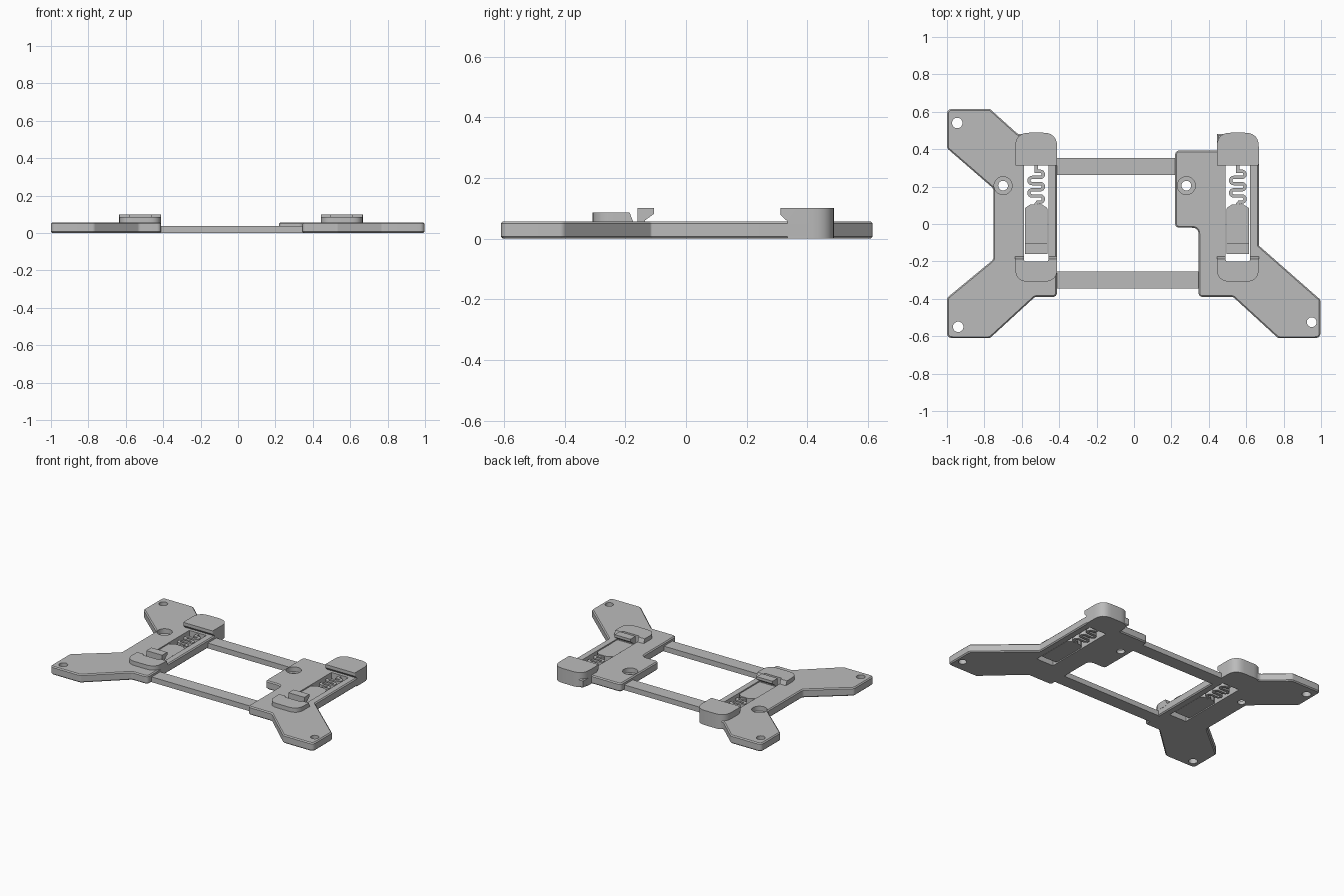
import bpy, bmesh, math
from mathutils import Vector

cube = bpy.data.objects.get("Cube")
if cube:
    bpy.data.objects.remove(cube, do_unlink=True)

grey = bpy.data.materials.new("plain_grey")
grey.use_nodes = True
grey.diffuse_color = (0.5, 0.5, 0.5, 1)
grey.node_tree.nodes["Principled BSDF"].inputs["Base Color"].default_value = (0.5, 0.5, 0.5, 1)


def finish(name, bm):
    bmesh.ops.recalc_face_normals(bm, faces=bm.faces)
    mesh = bpy.data.meshes.new(name)
    bm.to_mesh(mesh)
    bm.free()
    mesh.materials.append(grey)
    ob = bpy.data.objects.new(name, mesh)
    bpy.context.collection.objects.link(ob)
    return ob


def rounded(points, default=0.025, steps=6):
    """Outline with every corner filleted; a point may carry its own radius."""
    out = []
    n = len(points)
    for i, p in enumerate(points):
        radius = p[2] if len(p) > 2 else default
        c = Vector(p[:2])
        a = Vector(points[i - 1][:2]) - c
        b = Vector(points[(i + 1) % n][:2]) - c
        if radius == 0:
            out.append(c)
            continue
        t = radius / math.tan(a.angle(b) / 2)
        t = min(t, a.length * 0.49, b.length * 0.49)
        start, end = c + a.normalized() * t, c + b.normalized() * t
        for k in range(steps + 1):
            u = k / steps
            out.append(start * (1 - u) ** 2 + c * 2 * u * (1 - u) + end * u * u)
    return out


def prism(name, outline, z0, z1, bevel=0):
    bm = bmesh.new()
    face = bm.faces.new([bm.verts.new((p[0], p[1], z0)) for p in outline])
    ext = bmesh.ops.extrude_face_region(bm, geom=[face])
    for v in ext["geom"]:
        if isinstance(v, bmesh.types.BMVert):
            v.co.z = z1
    if bevel:
        rim = [e for e in bm.edges if abs(e.verts[0].co.z - e.verts[1].co.z) < 1e-6]
        bmesh.ops.bevel(bm, geom=rim, offset=bevel, segments=1, affect='EDGES')
    return finish(name, bm)


def side_profile(name, profile, x0, x1):
    """Extrude a (y, z) profile along x."""
    bm = bmesh.new()
    face = bm.faces.new([bm.verts.new((x0, y, z)) for y, z in profile])
    ext = bmesh.ops.extrude_face_region(bm, geom=[face])
    for v in ext["geom"]:
        if isinstance(v, bmesh.types.BMVert):
            v.co.x = x1
    return finish(name, bm)


def boolean(ob, cutter, operation='DIFFERENCE'):
    mod = ob.modifiers.new("cut", 'BOOLEAN')
    mod.operation, mod.solver, mod.object = operation, 'EXACT', cutter
    bpy.context.view_layer.objects.active = ob
    bpy.ops.object.modifier_apply(modifier=mod.name)
    bpy.data.objects.remove(cutter, do_unlink=True)


def drill(ob, x, y, radius, z0=-0.1):
    ring = [(x + radius * math.cos(math.tau * k / 32),
             y + radius * math.sin(math.tau * k / 32)) for k in range(32)]
    boolean(ob, prism("hole_cutter", ring, z0, 0.2))


def box(x0, x1, y0, y1):
    return [(x0, y0), (x1, y0), (x1, y1), (x0, y1)]


TOP = 0.057
LEFT_X, RIGHT_X = 0.555, -0.523   # centres of the two clip tracks

# Base plates
right_plate = prism("right_plate", rounded([
    (-1, 0.615, 0.03), (-0.77, 0.615), (-0.62, 0.48), (-0.412, 0.48, 0.07),
    (-0.412, -0.39), (-0.53, -0.39), (-0.77, -0.61), (-1, -0.61, 0.03),
    (-1, -0.395), (-0.752, -0.19), (-0.752, 0.19), (-1, 0.405)]), 0, TOP, 0.007)
left_plate = prism("left_plate", rounded([
    (0.22, 0.393), (0.444, 0.393, 0), (0.444, 0.48, 0), (0.667, 0.48, 0.07),
    (0.667, -0.115, 0.01), (0.997, -0.405), (0.997, -0.61, 0.03), (0.77, -0.61),
    (0.53, -0.39), (0.345, -0.39), (0.345, -0.02, 0.035), (0.22, -0.02)]), 0, TOP, 0.007)

# Mounting holes and counterbores
drill(right_plate, -0.945, 0.54, 0.028)
drill(right_plate, -0.94, -0.55, 0.028)
drill(left_plate, 0.95, -0.525, 0.026)
for plate, x in ((right_plate, -0.70), (left_plate, 0.28)):
    drill(plate, x, 0.205, 0.048, 0.025)
    drill(plate, x, 0.205, 0.026)

# Cross bars
for name, y in (("front_bar", -0.3), ("back_bar", 0.308)):
    prism(name, box(-0.43, 0.36, y - 0.046, y + 0.046), 0, 0.036)


def spring_path(cx, rows=6, y0=0.117, pitch=0.033, half=0.022):
    path = [Vector((cx, 0.085)), Vector((cx, y0 - 0.008)), Vector((cx + 0.006, y0))]
    for i in range(rows - 1):
        s = 1 if i % 2 == 0 else -1
        for k in range(9):
            a = -math.pi / 2 + math.pi * k / 8
            path.append(Vector((cx + s * (half + pitch / 2 * math.cos(a)),
                                y0 + pitch * (i + 0.5) + pitch / 2 * math.sin(a))))
    top = y0 + pitch * (rows - 1)
    return path + [Vector((cx - 0.006, top)), Vector((cx, top + 0.008)), Vector((cx, 0.33))]


def ribbon(name, path, width, z0, z1):
    left, right = [], []
    for i, p in enumerate(path):
        d = (path[min(i + 1, len(path) - 1)] - path[max(i - 1, 0)]).normalized()
        n = Vector((-d.y, d.x)) * width / 2
        left.append(p + n)
        right.append(p - n)
    bm = bmesh.new()
    rows = [[bm.verts.new((p.x, p.y, z)) for p in side]
            for side, z in ((left, z0), (right, z0), (right, z1), (left, z1))]
    for i in range(len(path) - 1):
        for a in range(4):
            b = (a + 1) % 4
            bm.faces.new((rows[a][i], rows[a][i + 1], rows[b][i + 1], rows[b][i]))
    for i in (0, -1):
        bm.faces.new([r[i] for r in rows])
    return finish(name, bm)


# Spring clips, one on each plate
for side, cx, plate in (("right", RIGHT_X, right_plate), ("left", LEFT_X, left_plate)):
    # Track through the plate
    slot = box(cx - 0.065, cx + 0.065, -0.2, 0.312)
    boolean(plate, prism("slot_cutter", slot, -0.1, 0.2))

    # Fixed back jaw with an undercut front lip
    jaw = prism(side + "_back_jaw", rounded([
        (cx - 0.112, 0.312, 0.008), (cx + 0.112, 0.312, 0.008),
        (cx + 0.112, 0.488, 0.075), (cx - 0.112, 0.488, 0.075)]), 0, 0.1)
    under = [(0.3, -0.01), (0.335, -0.01), (0.335, 0.056), (0.312, 0.078), (0.3, 0.078)]
    boolean(jaw, side_profile("undercut", under, cx - 0.2, cx + 0.2))

    # Raised guard around the front end of the track, with sloping tips
    guard = prism(side + "_front_guard", rounded([
        (cx - 0.112, -0.308, 0.08), (cx + 0.112, -0.308, 0.08),
        (cx + 0.112, -0.168, 0), (cx + 0.065, -0.168, 0), (cx + 0.065, -0.2, 0.012),
        (cx - 0.065, -0.2, 0.012), (cx - 0.065, -0.168, 0), (cx - 0.112, -0.168, 0)]),
        0.04, 0.086)
    for v in guard.data.vertices:
        if v.co.y > -0.17 and v.co.z > 0.06:
            v.co.y -= 0.018

    # Sliding block and its hook
    prism(side + "_slider", rounded([
        (cx - 0.06, -0.16), (cx + 0.06, -0.16), (cx + 0.06, 0.085),
        (cx + 0.03, 0.105), (cx - 0.03, 0.105), (cx - 0.06, 0.085)], 0.012), 0.003, 0.053)
    hook = [(-0.16, 0.045), (-0.135, 0.045), (-0.135, 0.06),
            (-0.105, 0.082), (-0.105, 0.1), (-0.16, 0.1)]
    side_profile(side + "_hook", hook, cx - 0.06, cx + 0.06)

    # Serpentine spring
    ribbon(side + "_spring", spring_path(cx), 0.018, 0.002, 0.048)

# Smooth the fillets while keeping the creases crisp
for ob in bpy.context.collection.objects:
    if ob.type == 'MESH' and grey.name in ob.data.materials:
        bpy.ops.object.select_all(action='DESELECT')
        ob.select_set(True)
        bpy.context.view_layer.objects.active = ob
        bpy.ops.object.shade_smooth_by_angle(angle=math.radians(30))
